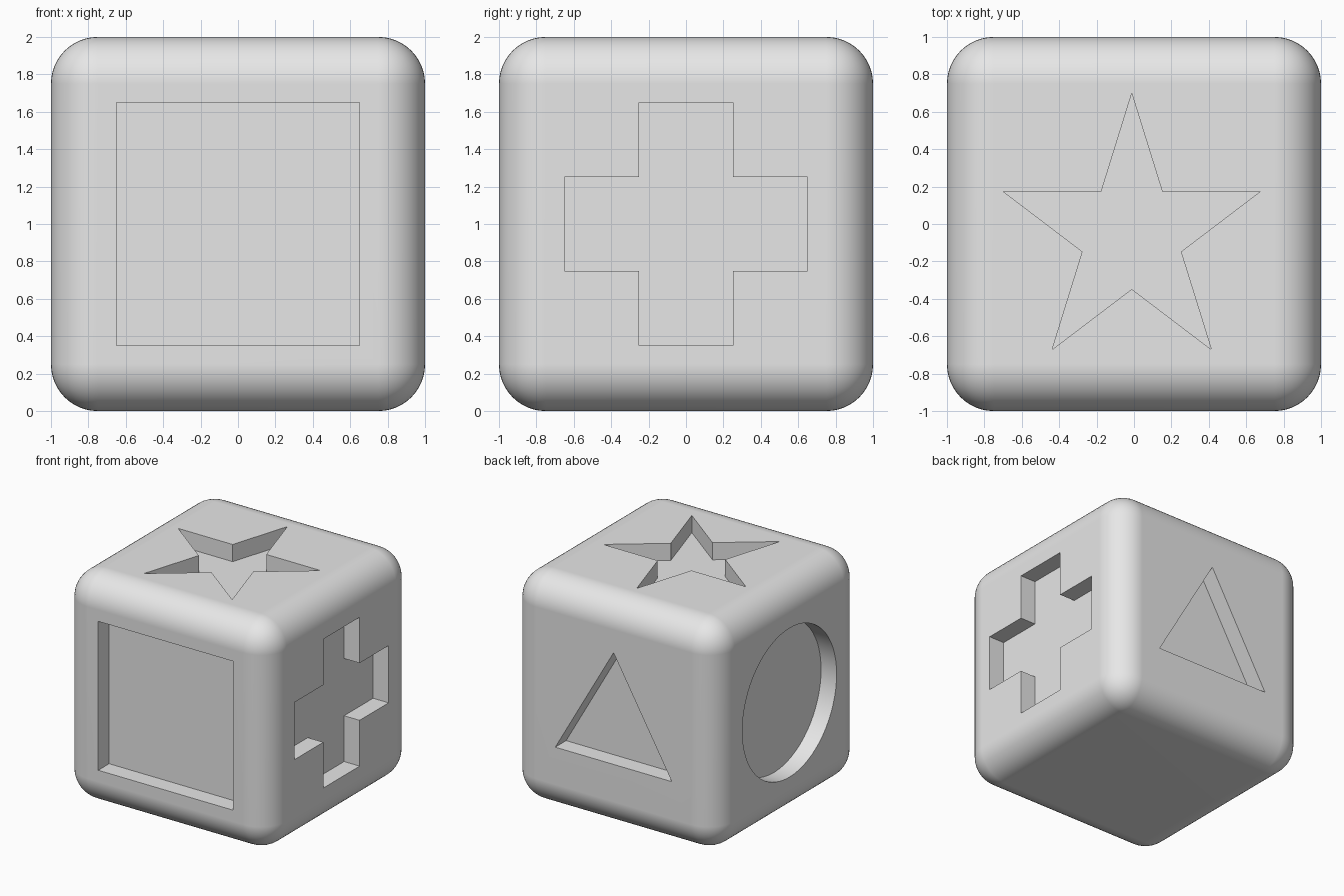
import bpy
import bmesh
from math import sin, cos, radians
from mathutils import Vector

default = bpy.data.objects.get("Cube")
if default:
    bpy.data.objects.remove(default, do_unlink=True)

ROUND = 0.25      # edge radius of the block
DEPTH = 0.15      # depth of every recess
CENTRE = Vector((0, 0, 1))
X, Y, Z = Vector((1, 0, 0)), Vector((0, 1, 0)), Vector((0, 0, 1))

grey = bpy.data.materials.new("light_grey")
grey.use_nodes = True
grey.diffuse_color = (0.8, 0.8, 0.8, 1)
grey.node_tree.nodes["Principled BSDF"].inputs["Base Color"].default_value = (0.8, 0.8, 0.8, 1)


def add_object(name, bm):
    bmesh.ops.recalc_face_normals(bm, faces=bm.faces)
    mesh = bpy.data.meshes.new(name)
    bm.to_mesh(mesh)
    bm.free()
    mesh.materials.append(grey)
    obj = bpy.data.objects.new(name, mesh)
    bpy.context.scene.collection.objects.link(obj)
    return obj


def ring(radii, rx=1, ry=1, cx=0, cy=0):
    """Points counter-clockwise from the top, one per radius."""
    step = radians(360 / len(radii))
    return [(cx - rx * r * sin(i * step), cy + ry * r * cos(i * step))
            for i, r in enumerate(radii)]


def cutter(name, points, u, v):
    """Prism through the block face spanned by u and v."""
    n = u.cross(v)
    bm = bmesh.new()
    floor = bm.faces.new([bm.verts.new(CENTRE + u * a + v * b + n * (1 - DEPTH))
                          for a, b in points])
    grown = bmesh.ops.extrude_face_region(bm, geom=[floor], use_keep_orig=True)["geom"]
    top = [g for g in grown if isinstance(g, bmesh.types.BMVert)]
    bmesh.ops.translate(bm, vec=n * (DEPTH + 0.2), verts=top)
    obj = add_object(name, bm)
    obj.hide_render = True
    return obj


# Rounded block
bm = bmesh.new()
bmesh.ops.create_cube(bm, size=2)
bmesh.ops.translate(bm, vec=CENTRE, verts=bm.verts)
bmesh.ops.bevel(bm, geom=bm.edges[:], offset=ROUND, segments=12, profile=0.5,
                affect='EDGES', clamp_overlap=True)
block = add_object("shape_block", bm)

# Outlines of the recesses
s, a = 0.65, 0.25
square = [(-s, -s), (s, -s), (s, s), (-s, s)]
cross = [(-a, -s), (a, -s), (a, -a), (s, -a), (s, a), (a, a),
         (a, s), (-a, s), (-a, a), (-s, a), (-s, -a), (-a, -a)]
triangle = ring([s] * 3, cy=-0.1)
circle = ring([s] * 64)
star = ring([1, 0.382] * 5, rx=0.724, ry=0.757, cx=-0.012, cy=-0.059)

cutters = [
    cutter("square_cutter", square, X, Z),
    cutter("cross_cutter", cross, Y, Z),
    cutter("triangle_cutter", triangle, -X, Z),
    cutter("circle_cutter", circle, -Y, Z),
    cutter("star_cutter", star, X, Y),
]

# Cut the recesses, then discard the cutters
bpy.ops.object.select_all(action='DESELECT')
bpy.context.view_layer.objects.active = block
block.select_set(True)
for c in cutters:
    mod = block.modifiers.new(c.name, 'BOOLEAN')
    mod.operation = 'DIFFERENCE'
    mod.solver = 'EXACT'
    mod.object = c
    bpy.ops.object.modifier_apply(modifier=mod.name)
    bpy.data.objects.remove(c, do_unlink=True)

# Smooth rounding with crisp recess edges and flat sides
bpy.ops.object.shade_smooth_by_angle(angle=radians(30))
weighted = block.modifiers.new("flat_sides", 'WEIGHTED_NORMAL')
weighted.keep_sharp = True
